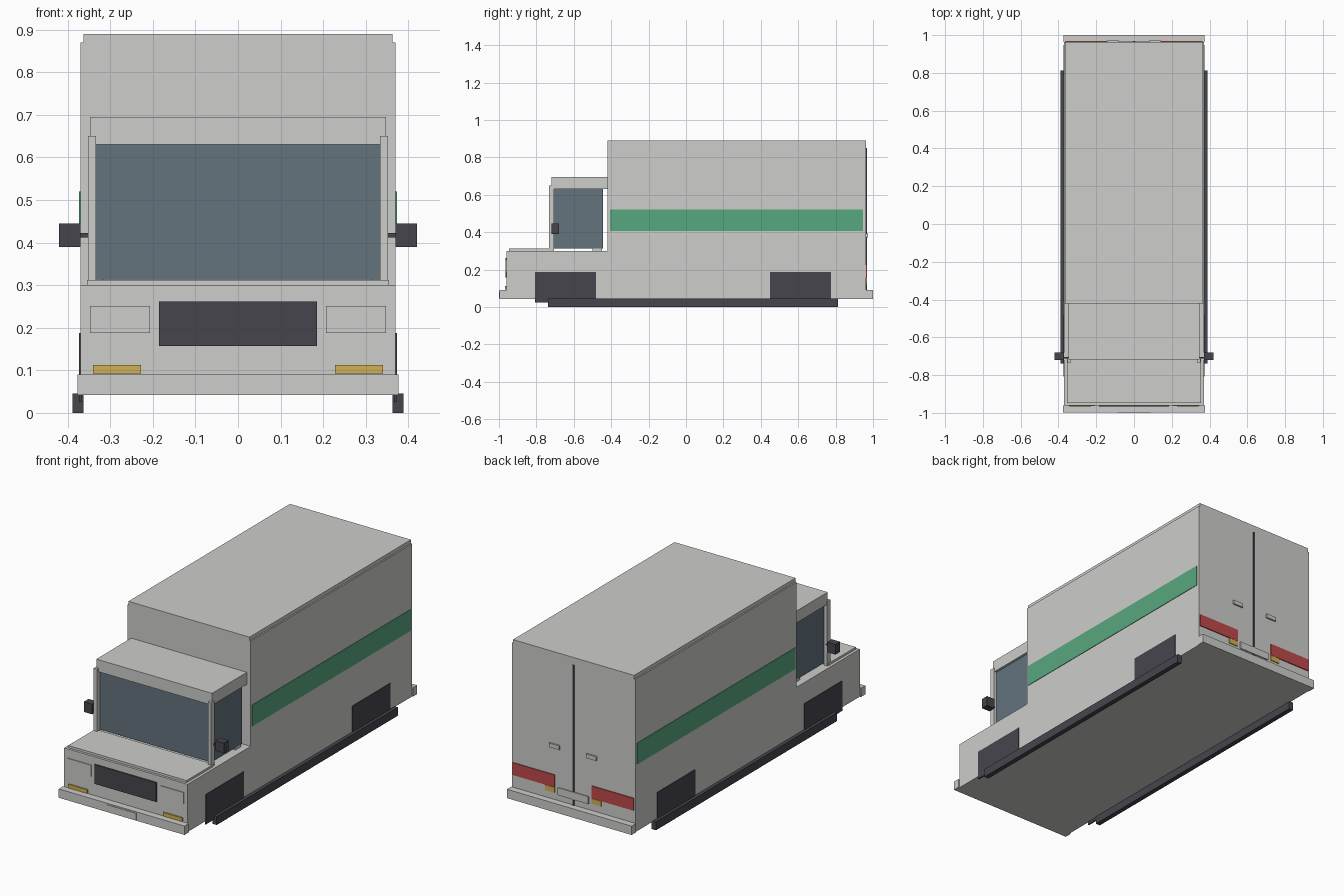
import bpy

cube = bpy.data.objects.get("Cube")
if cube:
    bpy.data.objects.remove(cube, do_unlink=True)


def material(name, rgb):
    m = bpy.data.materials.new(name)
    m.use_nodes = True
    color = (*[(c / 255) ** 2.2 for c in rgb], 1)
    m.diffuse_color = color
    m.node_tree.nodes["Principled BSDF"].inputs["Base Color"].default_value = color
    return m


grey = material("light_grey_paint", (204, 204, 202))
dark = material("dark_rubber", (72, 71, 78))
glass = material("blue_grey_glass", (100, 115, 125))
green = material("green_stripe", (88, 166, 126))
amber = material("amber_lamp", (208, 176, 85))
red = material("red_lamp", (190, 75, 75))


def box(name, mat, x, y, z):
    """Box spanning the given (low, high) ranges."""
    spans = (x, y, z)
    bpy.ops.mesh.primitive_cube_add(size=1, location=[(a + b) / 2 for a, b in spans])
    ob = bpy.context.object
    ob.name = name
    ob.scale = [b - a for a, b in spans]
    bpy.ops.object.transform_apply(location=False, rotation=False, scale=True)
    ob.data.materials.append(mat)
    return ob


def centred(name, mat, half, y, z):
    return box(name, mat, (-half, half), y, z)


def pair(name, mat, x, y, z):
    """The same box on both sides."""
    box("left_" + name, mat, x, y, z)
    box("right_" + name, mat, (-x[1], -x[0]), y, z)


# Body shell
centred("lower_body", grey, 0.37, (-0.96, -0.42), (0.042, 0.3))
centred("cargo_box", grey, 0.37, (-0.42, 0.963), (0.042, 0.87))
centred("cargo_roof", grey, 0.363, (-0.42, 0.963), (0.87, 0.89))
centred("hood_panel", grey, 0.355, (-0.947, -0.715), (0.3, 0.312))

# Cab
centred("cab_glass", glass, 0.334, (-0.706, -0.444), (0.313, 0.63))
centred("cab_roof", grey, 0.347, (-0.718, -0.42), (0.63, 0.695))
pair("windscreen_pillar", grey, (0.333, 0.352), (-0.733, -0.706), (0.3, 0.65))
pair("cab_sill", grey, (0.315, 0.334), (-0.5, -0.45), (0.3, 0.313))
pair("mirror", dark, (0.37, 0.42), (-0.72, -0.68), (0.39, 0.445))
pair("mirror_arm", dark, (0.345, 0.37), (-0.712, -0.704), (0.412, 0.422))

# Bumpers
centred("front_bumper", grey, 0.377, (-0.997, -0.96), (0.042, 0.09))
centred("rear_bumper", grey, 0.374, (0.963, 1.0), (0.042, 0.09))
centred("front_plate", grey, 0.088, (-1.0, -0.997), (0.047, 0.083))

# Front details
centred("grille", dark, 0.185, (-0.966, -0.96), (0.157, 0.262))
pair("headlamp", grey, (0.207, 0.347), (-0.964, -0.96), (0.188, 0.251))
pair("front_indicator", amber, (0.228, 0.341), (-0.967, -0.96), (0.093, 0.113))

# Side details
pair("side_stripe", green, (0.37, 0.373), (-0.407, 0.947), (0.405, 0.52))
pair("front_wheel_panel", dark, (0.366, 0.373), (-0.807, -0.482), (0.025, 0.187))
pair("rear_wheel_panel", dark, (0.366, 0.373), (0.45, 0.775), (0.025, 0.187))
pair("side_rail", dark, (0.363, 0.389), (-0.738, 0.813), (0, 0.046))

# Rear details
centred("door_seam", dark, 0.005, (0.963, 0.967), (0.09, 0.85))
centred("rear_plate", grey, 0.092, (0.963, 0.969), (0.122, 0.162))
pair("door_handle", grey, (0.08, 0.142), (0.963, 0.972), (0.37, 0.392))
pair("tail_lamp", red, (0.112, 0.363), (0.963, 0.968), (0.158, 0.225))
pair("rear_indicator", amber, (0.112, 0.168), (0.963, 0.968), (0.128, 0.157))
